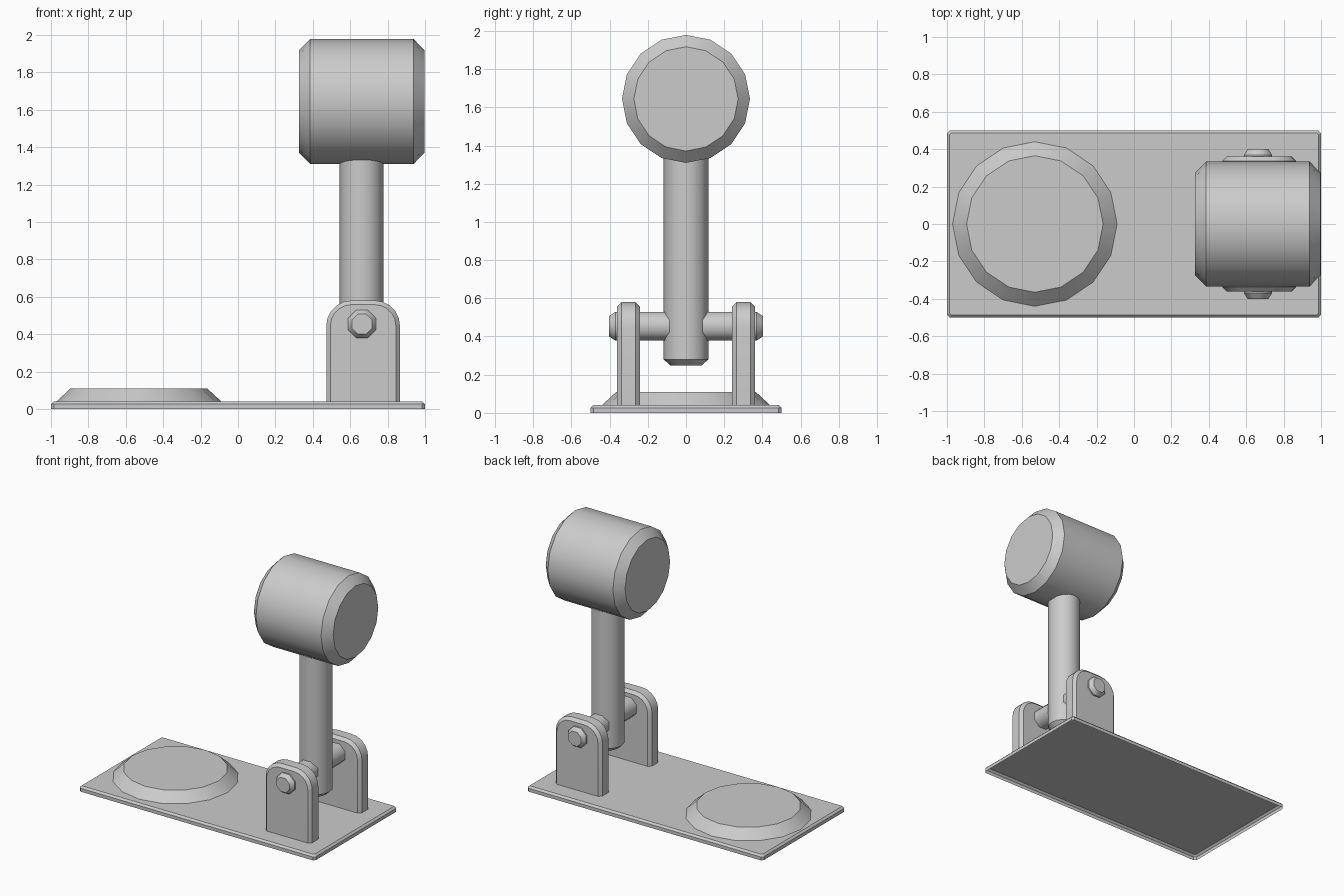
import bpy, bmesh
from math import sin, cos, pi, radians
from mathutils import Matrix

if "Cube" in bpy.data.objects:
    bpy.data.objects.remove(bpy.data.objects["Cube"])


def finish(bm, name):
    bmesh.ops.recalc_face_normals(bm, faces=bm.faces)
    for f in bm.faces:
        f.smooth = True
    me = bpy.data.meshes.new(name)
    bm.to_mesh(me)
    bm.free()
    ob = bpy.data.objects.new(name, me)
    bpy.context.collection.objects.link(ob)
    return ob


def lathe(name, profile, sides, origin, rot=None, phase=0.0, start_cap=True):
    """Solid of revolution; profile is (radius, height) along local z."""
    bm = bmesh.new()
    rings = []
    for r, h in profile:
        rings.append([bm.verts.new((r * cos(phase + 2 * pi * i / sides),
                                    r * sin(phase + 2 * pi * i / sides), h))
                      for i in range(sides)])
    for a, b in zip(rings, rings[1:]):
        for i in range(sides):
            j = (i + 1) % sides
            bm.faces.new((a[i], a[j], b[j], b[i]))
    if start_cap:
        bm.faces.new(rings[0])
    bm.faces.new(rings[-1])
    # ring edges are crisp, lengthwise edges stay smooth
    for e in bm.edges:
        if abs(e.verts[0].co.z - e.verts[1].co.z) < 1e-6:
            e.smooth = False
    m = Matrix.Translation(origin)
    if rot:
        m = m @ Matrix.Rotation(radians(90), 4, rot)
    bmesh.ops.transform(bm, matrix=m, verts=bm.verts)
    return finish(bm, name)


def plate(name, outline, inner, levels, place, start_cap=True, crisp=30):
    """Stack of outlines: levels are (use_inner, depth); place maps 2D + depth to 3D."""
    bm = bmesh.new()
    rings = [[bm.verts.new(place(u, v, d)) for u, v in (inner if use else outline)]
             for use, d in levels]
    n = len(outline)
    for a, b in zip(rings, rings[1:]):
        for i in range(n):
            j = (i + 1) % n
            bm.faces.new((a[i], a[j], b[j], b[i]))
    if start_cap:
        bm.faces.new(rings[0])
    bm.faces.new(rings[-1])
    ob = finish(bm, name)
    ob.data.set_sharp_from_angle(angle=radians(crisp))
    return ob


# Base board: thin pressed tray, open underneath, with a chamfered top rim
def board(x, y, c):
    return [(-x + c, -y), (x - c, -y), (x, -y + c), (x, y - c),
            (x - c, y), (-x + c, y), (-x, y - c), (-x, -y + c)]


plate("base_plate", board(1, 0.5, 0.015), board(0.986, 0.486, 0.008),
      [(0, 0), (0, 0.026), (1, 0.04)], lambda u, v, d: (u, v, d), start_cap=False)

# Round strike pad
lathe("strike_pad", [(0.44, 0.0405), (0.365, 0.11)], 16, (-0.53, 0, 0), start_cap=False)


# Pair of round-topped pivot brackets
def arch(half, top, r, seg=5):
    pts = [(-half, 0.041), (half, 0.041)]
    for sx, start in ((1, 0), (-1, 90)):
        for i in range(seg + 1):
            # right quarter runs 0-90 degrees, left quarter continues 90-180
            a = radians(start + 90 * i / seg)
            pts.append((sx * (half - r) + r * cos(a), top - r + r * sin(a)))
    return pts


CX = 0.669
for side, s in (("front", -1), ("back", 1)):
    plate(side + "_bracket", arch(0.197, 0.58, 0.135), arch(0.175, 0.558, 0.113),
          [(1, 0.242), (0, 0.264), (0, 0.338), (1, 0.36)],
          lambda u, v, d: (CX + u, s * d, v))

# Octagonal pivot pin
lathe("pivot_pin", [(0.058, -0.402), (0.081, -0.37), (0.081, 0.37), (0.058, 0.402)],
      8, (0.663, 0, 0.454), 'X', pi / 8)

# Mallet handle
lathe("handle", [(0.08, 0.25), (0.117, 0.283), (0.117, 1.4)], 16, (0.661, 0, -0.003))

# Mallet head
lathe("mallet_head", [(0.273, -0.336), (0.335, -0.276), (0.335, 0.276), (0.273, 0.336)],
      16, (0.662, 0, 1.644), 'Y')
